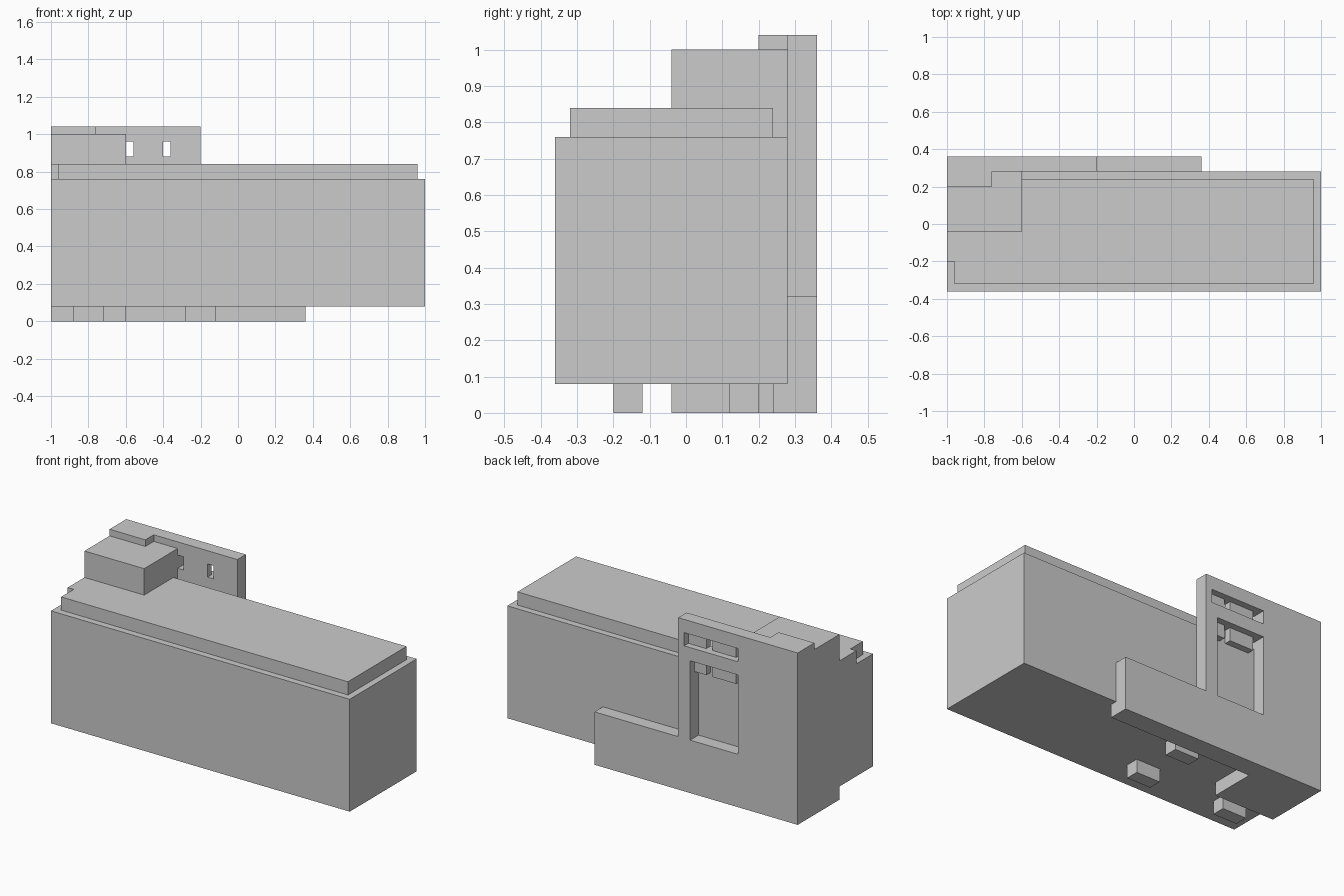
import bpy, bmesh

if "Cube" in bpy.data.objects:
    bpy.data.objects.remove(bpy.data.objects["Cube"])


def prism(name, outline, z0, z1):
    """Upright solid from a counter-clockwise plan outline."""
    bm = bmesh.new()
    face = bm.faces.new([bm.verts.new((x, y, z0)) for x, y in outline])
    top = bmesh.ops.extrude_face_region(bm, geom=[face])["geom"]
    moved = [v for v in top if isinstance(v, bmesh.types.BMVert)]
    bmesh.ops.translate(bm, verts=moved, vec=(0, 0, z1 - z0))
    bmesh.ops.recalc_face_normals(bm, faces=bm.faces)
    mesh = bpy.data.meshes.new(name)
    bm.to_mesh(mesh)
    bm.free()
    ob = bpy.data.objects.new(name, mesh)
    bpy.context.collection.objects.link(ob)
    return ob


def rect(a0, a1, b0, b1):
    return [(a0, b0), (a1, b0), (a1, b1), (a0, b1)]


def box(name, x0, x1, y0, y1, z0, z1):
    return prism(name, rect(x0, x1, y0, y1), z0, z1)


def wall(name, loops, y0, y1):
    """Vertical slab from x-z loops; the inner loops become openings."""
    curve = bpy.data.curves.new(name + "_profile", "CURVE")
    curve.dimensions = "2D"
    curve.fill_mode = "BOTH"
    curve.extrude = (y1 - y0) / 2
    for loop in loops:
        sp = curve.splines.new("POLY")
        sp.points.add(len(loop) - 1)
        for p, (x, z) in zip(sp.points, loop):
            p.co = (x, z, 0, 1)
        sp.use_cyclic_u = True
    tmp = bpy.data.objects.new(name + "_profile", curve)
    bpy.context.collection.objects.link(tmp)
    bpy.context.view_layer.update()
    mesh = bpy.data.meshes.new_from_object(tmp)
    bpy.data.objects.remove(tmp)
    # stand the profile upright (local y -> z) and weld its rims
    bm = bmesh.new()
    bm.from_mesh(mesh)
    for v in bm.verts:
        v.co = (v.co.x, (y0 + y1) / 2 - v.co.z, v.co.y)
    bmesh.ops.remove_doubles(bm, verts=bm.verts, dist=1e-4)
    bmesh.ops.recalc_face_normals(bm, faces=bm.faces)
    for f in bm.faces:
        f.smooth = False
    bm.to_mesh(mesh)
    bm.free()
    mesh.name = name
    ob = bpy.data.objects.new(name, mesh)
    bpy.context.collection.objects.link(ob)
    return ob


# Main body and stepped roof
box("main_body", -1, 1, -0.36, 0.28, 0.08, 0.76)
prism("roof_step", [(-0.96, -0.32), (0.96, -0.32), (0.96, 0.24), (-0.6, 0.24),
                    (-0.6, -0.04), (-1, -0.04), (-1, -0.2), (-0.96, -0.2)], 0.76, 0.84)

# Raised corner block with its cap
box("corner_block", -1, -0.6, -0.04, 0.28, 0.76, 1.0)
box("corner_cap", -1, -0.76, 0.2, 0.28, 1.0, 1.04)

# Back wall with a window slot and a tall recess
wall("back_wall", [
    [(-1, 0), (0.36, 0), (0.36, 0.32), (-0.2, 0.32), (-0.2, 1.04), (-1, 1.04)],
    rect(-0.6, -0.24, 0.88, 0.96),
    rect(-0.6, -0.28, 0.32, 0.80)], 0.28, 0.36)

# Set-back panels inside the two openings
for row, right, z0 in (("upper", -0.24, 0.88), ("lower", -0.28, 0.72)):
    for side, x0, x1 in (("left", -0.56, -0.4), ("right", -0.36, right)):
        box(f"{row}_{side}_panel", x0, x1, 0.28, 0.32, z0, z0 + 0.08)

# Base under the corner and back wall
prism("base", [(-1, -0.04), (-0.6, -0.04), (-0.6, 0.24), (0.36, 0.24),
               (0.36, 0.28), (-1, 0.28)], 0, 0.08)

# Feet
for i, (x, y) in enumerate([(-0.88, -0.2), (-0.28, -0.2), (-0.28, 0.12)]):
    box(f"foot_{i + 1}", x, x + 0.16, y, y + 0.08, 0, 0.08)
